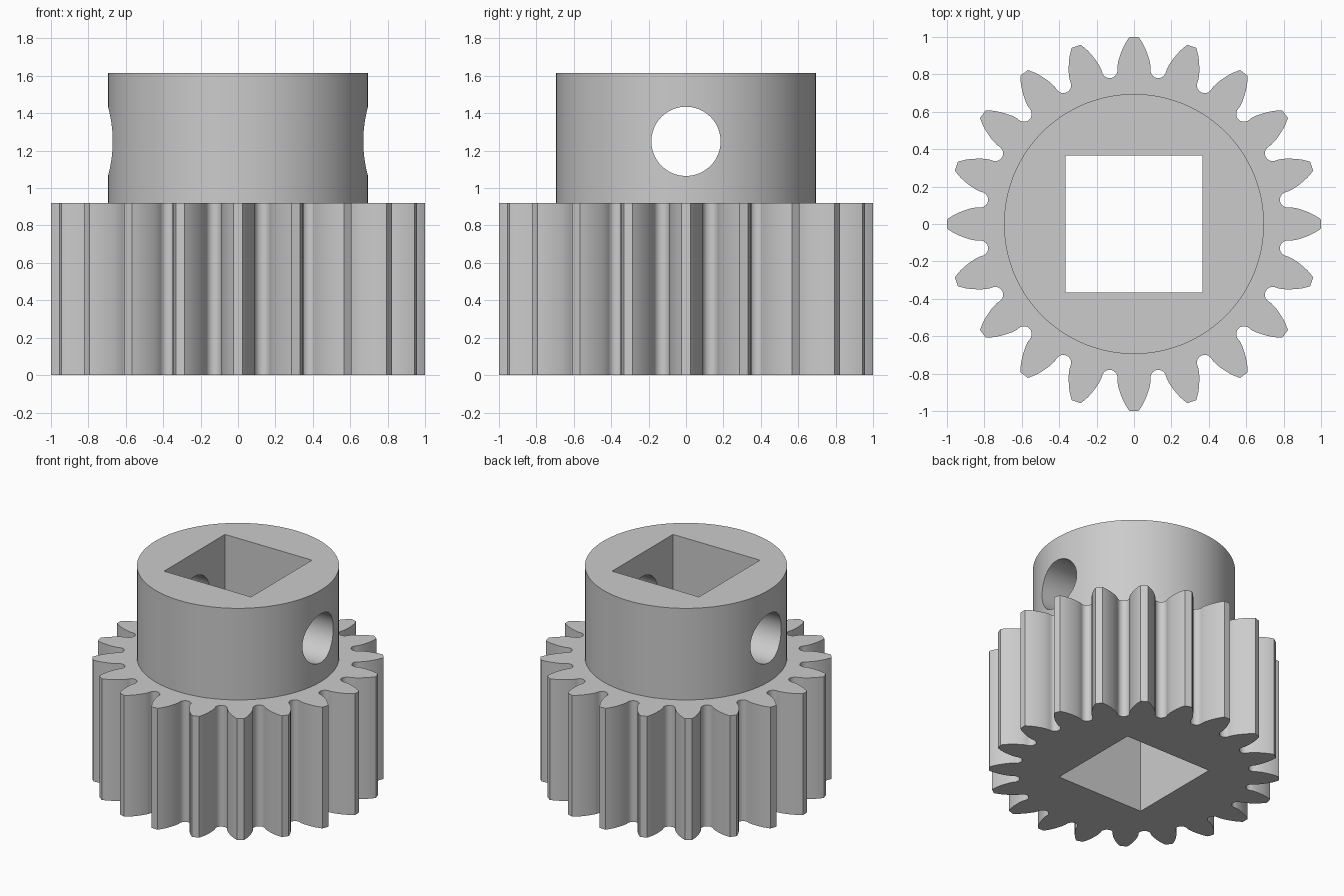
import bpy
import bmesh
from math import cos, sin, pi, radians

TEETH = 20
GEAR_TOP, HUB_TOP = 0.92, 1.615
HUB_RADIUS = 0.695
BORE_HALF = 0.365
PIN_RADIUS, PIN_HEIGHT = 0.185, 1.25

if "Cube" in bpy.data.objects:
    bpy.data.objects.remove(bpy.data.objects["Cube"], do_unlink=True)

steel = bpy.data.materials.new("steel_grey")
steel.use_nodes = True
steel.diffuse_color = (0.6, 0.6, 0.6, 1)
steel.node_tree.nodes["Principled BSDF"].inputs["Base Color"].default_value = steel.diffuse_color


def prism(name, outline, bottom, top):
    """Extrude a closed xy outline between two heights."""
    mesh = bpy.data.meshes.new(name)
    bm = bmesh.new()
    base = bm.faces.new([bm.verts.new((x, y, bottom)) for x, y in outline])
    moved = bmesh.ops.extrude_face_region(bm, geom=[base])["geom"]
    verts = [g for g in moved if isinstance(g, bmesh.types.BMVert)]
    bmesh.ops.translate(bm, vec=(0, 0, top - bottom), verts=verts)
    bmesh.ops.recalc_face_normals(bm, faces=bm.faces)
    bm.to_mesh(mesh)
    bm.free()
    obj = bpy.data.objects.new(name, mesh)
    bpy.context.collection.objects.link(obj)
    mesh.materials.append(steel)
    return obj


def circle(radius, sides):
    return [(radius * cos(2 * pi * i / sides), radius * sin(2 * pi * i / sides))
            for i in range(sides)]


def combine(target, tool, operation):
    """Apply a boolean and discard the tool."""
    mod = target.modifiers.new(operation.lower(), 'BOOLEAN')
    mod.operation, mod.object, mod.solver = operation, tool, 'EXACT'
    bpy.context.view_layer.objects.active = target
    bpy.ops.object.modifier_apply(modifier=mod.name)
    bpy.data.objects.remove(tool, do_unlink=True)


# One tooth: curved flanks, then a round root fillet up to the next tooth
flank = [(0.84, 0.089), (0.87, 0.084), (0.90, 0.075), (0.93, 0.064),
         (0.96, 0.050), (0.98, 0.038), (0.999, 0.025)]
tooth = [(x, -y) for x, y in flank] + [(x, y) for x, y in reversed(flank)]
pitch = 2 * pi / TEETH
root_x, root_y = 0.832 * cos(pitch / 2), 0.832 * sin(pitch / 2)
for i in range(11):
    a = pitch / 2 - pi / 2 - pi * i / 10
    tooth.append((root_x + 0.042 * cos(a), root_y + 0.042 * sin(a)))

outline = []
for k in range(TEETH):
    c, s = cos(k * pitch), sin(k * pitch)
    outline += [(x * c - y * s, x * s + y * c) for x, y in tooth]

# Toothed body with the round hub on top
gear = prism("pinion_gear_with_hub", outline, 0, GEAR_TOP)
hub = prism("hub", circle(HUB_RADIUS, 128), GEAR_TOP / 2, HUB_TOP)
combine(gear, hub, 'UNION')

# Square shaft bore through the full height
b = BORE_HALF
bore = prism("bore_cutter", [(-b, -b), (b, -b), (b, b), (-b, b)], -1, 3)
combine(gear, bore, 'DIFFERENCE')

# Cross pin hole through both hub walls
pin = prism("pin_cutter", circle(PIN_RADIUS, 64), -1, 1)
pin.rotation_euler.y = pi / 2
pin.location.z = PIN_HEIGHT
bpy.context.view_layer.update()
combine(gear, pin, 'DIFFERENCE')

# Smooth curved walls, crisp rims and corners
bpy.ops.object.select_all(action='DESELECT')
gear.select_set(True)
bpy.context.view_layer.objects.active = gear
bpy.ops.object.shade_smooth_by_angle(angle=radians(30))
